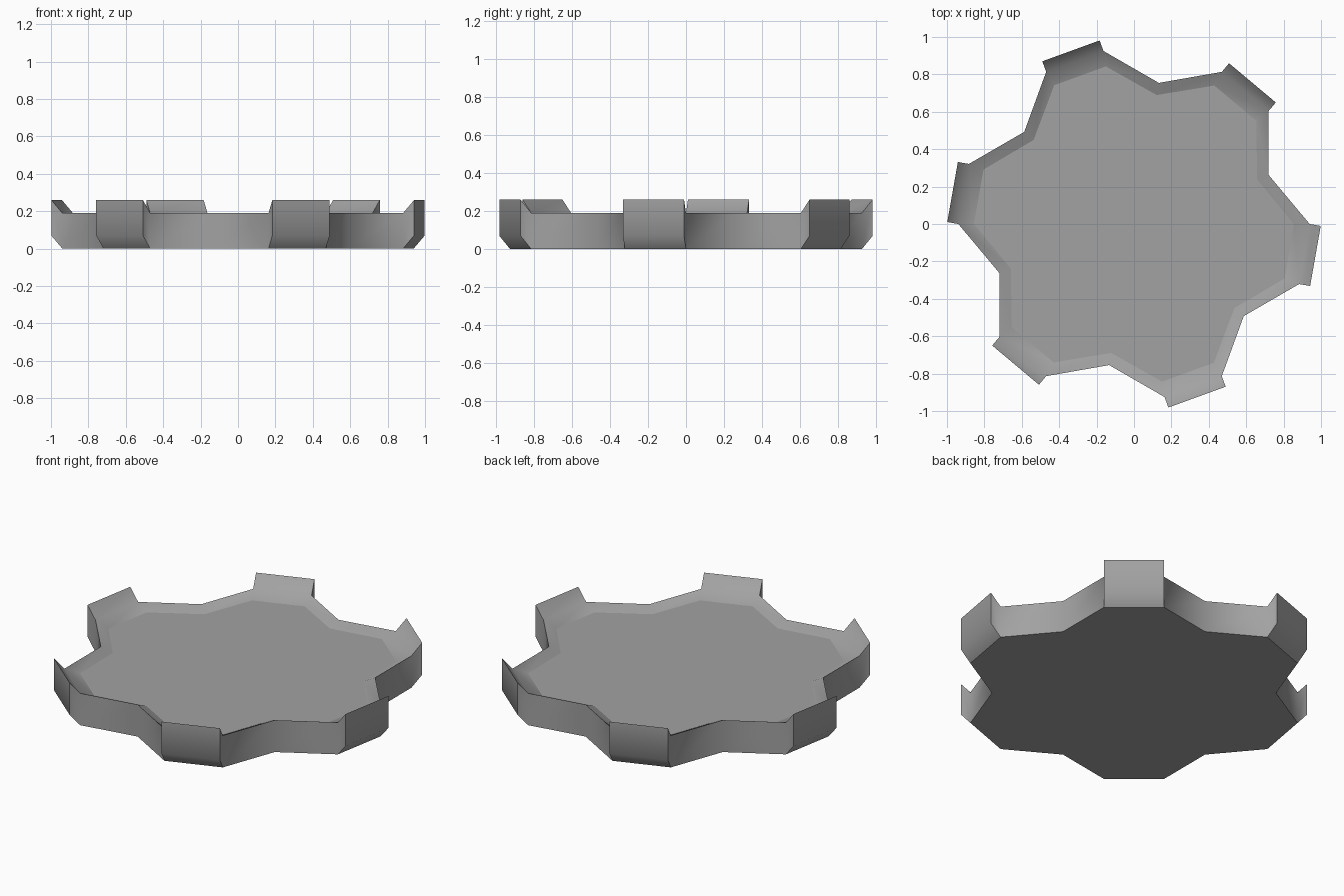
import bpy
import bmesh
from math import radians, cos, sin, pi

cube = bpy.data.objects.get("Cube")
if cube:
    bpy.data.objects.remove(cube)

LOBES = 6
START = radians(-10)
STEP = 2 * pi / LOBES

bm = bmesh.new()


def polar(radial, tangent, z, angle):
    """Vertex given by distance outward and sideways along a lobe's axis."""
    return bm.verts.new((radial * cos(angle) - tangent * sin(angle),
                         radial * sin(angle) + tangent * cos(angle), z))


def ring(lobe, half_width, z, notch=None):
    """Two corners per lobe, followed by one notch point if given."""
    verts = []
    for i in range(LOBES):
        a = START + i * STEP
        verts += [polar(lobe, -half_width, z, a), polar(lobe, half_width, z, a)]
        if notch:
            verts.append(polar(notch, 0, z, a + STEP / 2))
    return verts


# Tray outline: underside, rim and sunken floor
base = ring(0.925, 0.163, 0.0, 0.766)
rim = ring(0.925, 0.163, 0.19, 0.766)
floor = ring(0.843, 0.147, 0.16, 0.70)
# Raised lip on each lobe
lip_low = ring(0.985, 0.163, 0.07)
lip_top = ring(0.985, 0.163, 0.26)

bm.faces.new(list(reversed(base)))
floor_face = bm.faces.new(floor)
count = len(base)
for i in range(count):
    j = (i + 1) % count
    # Sloped inner border
    bm.faces.new((rim[i], rim[j], floor[j], floor[i]))
    # Outer wall between lobes
    if i % 3:
        bm.faces.new((base[i], base[j], rim[j], rim[i]))

# Flared lips: lower bevel, outer plate, inner slope and both ends
for k in range(LOBES):
    a, b, p, q = 3 * k, 3 * k + 1, 2 * k, 2 * k + 1
    bm.faces.new((base[a], base[b], lip_low[q], lip_low[p]))
    bm.faces.new((lip_low[p], lip_low[q], lip_top[q], lip_top[p]))
    bm.faces.new((lip_top[p], lip_top[q], rim[b], rim[a]))
    bm.faces.new((base[a], lip_low[p], lip_top[p], rim[a]))
    bm.faces.new((base[b], rim[b], lip_top[q], lip_low[q]))

bmesh.ops.recalc_face_normals(bm, faces=bm.faces[:])
floor_index = floor_face.index if floor_face.index >= 0 else 1
mesh = bpy.data.meshes.new("lobed_tray")
bm.to_mesh(mesh)
bm.free()

tray = bpy.data.objects.new("lobed_tray", mesh)
bpy.context.collection.objects.link(tray)

# Plain grey finish
grey = bpy.data.materials.new("plain_grey")
grey.use_nodes = True
colour = (0.36, 0.36, 0.36, 1)
grey.diffuse_color = colour
grey.node_tree.nodes["Principled BSDF"].inputs["Base Color"].default_value = colour
mesh.materials.append(grey)

# Smooth shading with crisp corners and a crisp flat floor
bpy.ops.object.select_all(action="DESELECT")
tray.select_set(True)
bpy.context.view_layer.objects.active = tray
bpy.ops.object.shade_smooth_by_angle(angle=radians(45))
floor_edges = set(mesh.polygons[floor_index].edge_keys)
for edge in mesh.edges:
    if edge.key in floor_edges:
        edge.use_edge_sharp = True
